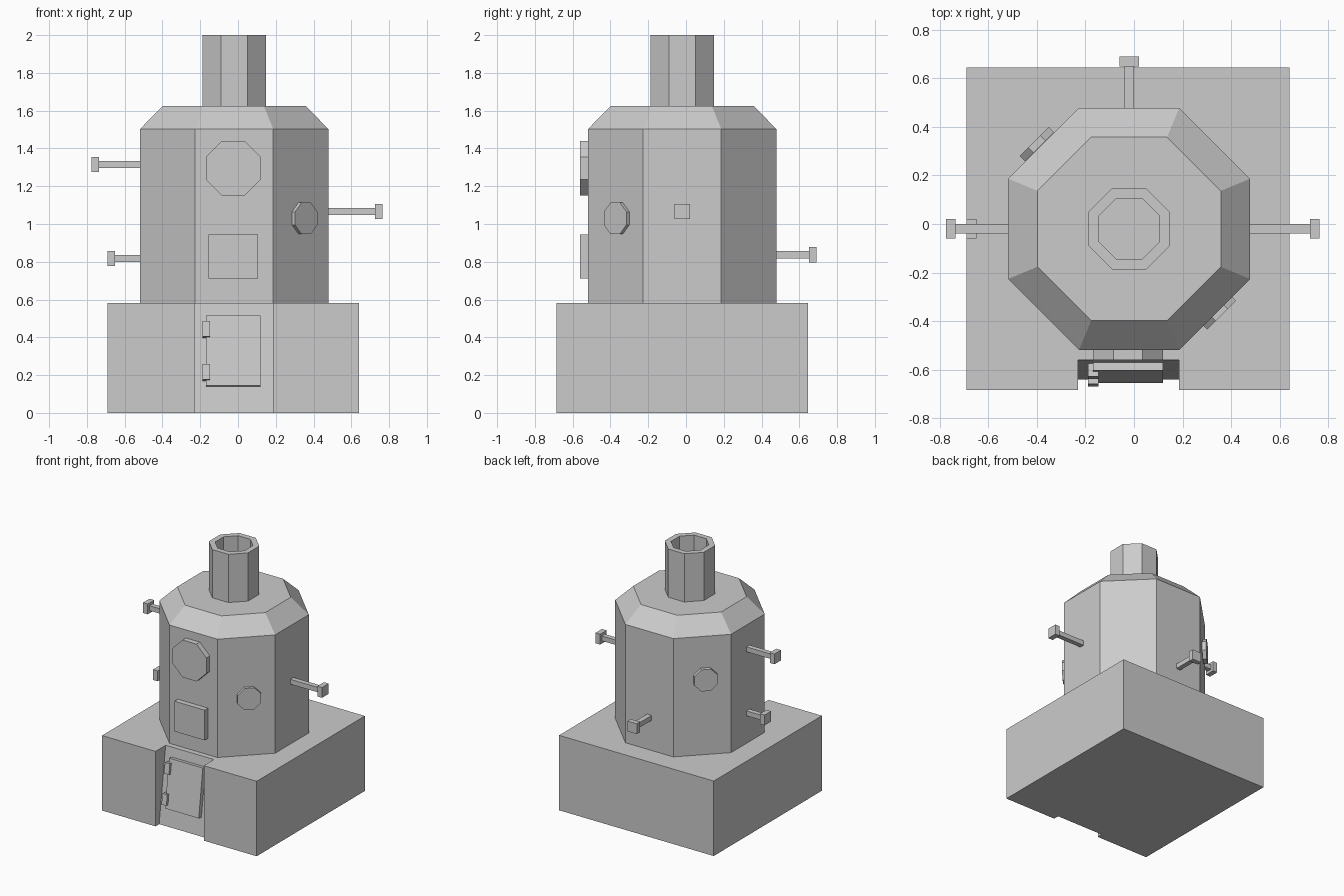
import bpy, bmesh, math
from mathutils import Matrix, Vector

if "Cube" in bpy.data.objects:
    bpy.data.objects.remove(bpy.data.objects["Cube"])

C = -0.02   # axis of the round parts in x and y


def loft(name, rings, matrix=None):
    """Skin a stack of equal rings and cap both ends."""
    bm = bmesh.new()
    loops = [[bm.verts.new(p) for p in r] for r in rings]
    n = len(loops[0])
    for a, b in zip(loops, loops[1:]):
        for i in range(n):
            j = (i + 1) % n
            bm.faces.new((a[i], a[j], b[j], b[i]))
    bm.faces.new(loops[0][::-1])
    bm.faces.new(loops[-1])
    if matrix:
        bm.transform(matrix)
    bmesh.ops.recalc_face_normals(bm, faces=bm.faces)
    mesh = bpy.data.meshes.new(name)
    bm.to_mesh(mesh)
    bm.free()
    obj = bpy.data.objects.new(name, mesh)
    bpy.context.collection.objects.link(obj)
    return obj


def octagon(apothem, z, c=0.0):
    r = apothem / math.cos(math.pi / 8)
    angles = [math.pi / 8 + i * math.pi / 4 for i in range(8)]
    return [(c + r * math.cos(a), c + r * math.sin(a), z) for a in angles]


def rect(w, h, z):
    return [(-w/2, -h/2, z), (w/2, -h/2, z), (w/2, h/2, z), (-w/2, h/2, z)]


def frame(origin, normal):
    """Local z points along normal, local y points up the surface."""
    n = Vector(normal).normalized()
    t = Vector((0, 0, 1)).cross(n).normalized()
    m = Matrix((t, n.cross(t), n)).transposed().to_4x4()
    m.translation = origin
    return m


def plate(name, w, h, depth, origin, normal):
    return loft(name, [rect(w, h, 0), rect(w, h, depth)], frame(origin, normal))


def dial(name, apothem, depth, origin, normal):
    return loft(name, [octagon(apothem, 0), octagon(apothem, depth)], frame(origin, normal))


# square base with a sloping recess in the front
def plan(recess_y, z):
    return [(-0.69, -0.685, z), (-0.23, -0.685, z), (-0.23, recess_y, z), (0.185, recess_y, z),
            (0.185, -0.685, z), (0.64, -0.685, z), (0.64, 0.645, z), (-0.69, 0.645, z)]


loft("base", [plan(-0.64, 0), plan(-0.56, 0.583)])

# boiler with sloping shoulder, and hollow chimney
loft("boiler", [octagon(0.4985, 0.583, C), octagon(0.4985, 1.503, C), octagon(0.378, 1.625, C)])
loft("chimney", [octagon(0.168, 1.625, C), octagon(0.168, 2.0, C),
                 octagon(0.126, 2.0, C), octagon(0.126, 1.63, C)])

# front dial and plate
FRONT = (0, -1, 0)
dial("front_dial", 0.145, 0.042, (-0.025, -0.518, 1.295), FRONT)
plate("front_plate", 0.26, 0.235, 0.042, (-0.025, -0.518, 0.828), FRONT)

# small dials on two diagonal faces
dial("right_dial", 0.084, 0.03, (0.34, -0.354, 1.03), (1, -1, 0))
dial("rear_left_dial", 0.084, 0.03, (-0.39, 0.319, 1.175), (-1, 1, 0))

# furnace door and hinges lying on the sloping recess
tilt = math.atan2(0.08, 0.583)
SLOPE = (0, -math.cos(tilt), math.sin(tilt))


def on_slope(x, z):
    return (x, -0.64 + z * 0.08 / 0.583, z)


plate("furnace_door", 0.29, 0.375, 0.034, on_slope(-0.025, 0.325), SLOPE)
for i, z in enumerate((0.21, 0.438)):
    plate(f"door_hinge_{i}", 0.042, 0.082, 0.054, on_slope(-0.168, z), SLOPE)

# square pipes with end flanges: normal, height, reach from the body centre
for name, n, z, reach in (("upper_left", (-1, 0, 0), 1.315, 0.755),
                          ("lower_left", (-1, 0, 0), 0.817, 0.67),
                          ("right", (1, 0, 0), 1.067, 0.785),
                          ("back", (0, 1, 0), 0.837, 0.71)):
    start = Vector((C, C, z)) + 0.49 * Vector(n)
    plate(name + "_pipe", 0.038, 0.038, reach - 0.53, start, n)
    plate(name + "_flange", 0.08, 0.08, 0.04, Vector((C, C, z)) + (reach - 0.04) * Vector(n), n)
